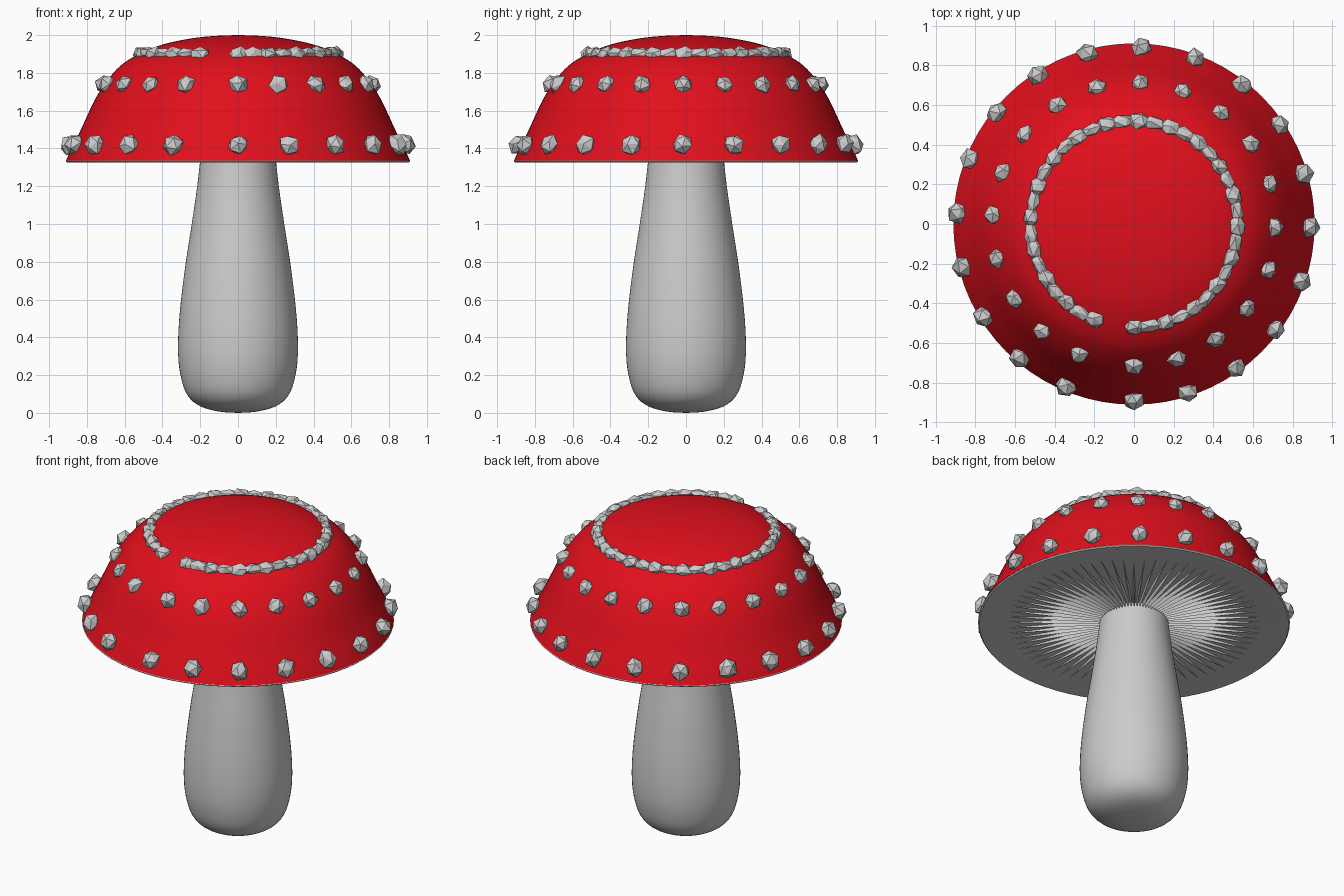
import bpy, bmesh, math, random
from mathutils import Vector, Matrix

if "Cube" in bpy.data.objects:
    bpy.data.objects.remove(bpy.data.objects["Cube"])

random.seed(7)


def finish(bm, name, mat=None, smooth=True):
    bmesh.ops.recalc_face_normals(bm, faces=bm.faces)
    me = bpy.data.meshes.new(name)
    for f in bm.faces:
        f.smooth = smooth
    bm.to_mesh(me)
    bm.free()
    ob = bpy.data.objects.new(name, me)
    bpy.context.collection.objects.link(ob)
    if mat:
        me.materials.append(mat)
    if smooth:
        bpy.ops.object.select_all(action='DESELECT')
        ob.select_set(True)
        bpy.context.view_layer.objects.active = ob
        bpy.ops.object.shade_smooth_by_angle(angle=math.radians(35))
    return ob


def spline(pts, n=4):
    """Catmull-Rom curve through (radius, height) points."""
    p = [Vector(q) for q in pts]
    p = [p[0]] + p + [p[-1]]
    out = []
    for i in range(1, len(p) - 2):
        a, b, c, d = p[i - 1:i + 3]
        for k in range(n):
            t = k / n
            out.append(0.5 * (2 * b + (c - a) * t + (2 * a - 5 * b + 4 * c - d) * t * t
                              + (3 * b - a - 3 * c + d) * t ** 3))
    return out + [p[-1]]


def lathe(name, pts, mat=None, steps=72):
    bm = bmesh.new()
    vs = [bm.verts.new((max(r, 0), 0, z)) for r, z in pts]
    es = [bm.edges.new(e) for e in zip(vs, vs[1:])]
    bmesh.ops.spin(bm, geom=vs + es, axis=(0, 0, 1), cent=(0, 0, 0),
                   angle=math.tau, steps=steps)
    bmesh.ops.remove_doubles(bm, verts=bm.verts, dist=1e-4)
    return finish(bm, name, mat)


def add_lump(bm, ang, r, z, tilt, size):
    """Irregular faceted wart; size = tangential, outward, slope-wise half sizes."""
    tmp = bmesh.new()
    bmesh.ops.create_icosphere(tmp, subdivisions=1, radius=1,
                               matrix=Matrix.Rotation(random.random() * 6, 4, 'Z')
                               @ Matrix.Rotation(random.random() * 6, 4, 'X'))
    m = (Matrix.Rotation(ang + math.pi / 2, 4, 'Z') @ Matrix.Translation((0, -r, z))
         @ Matrix.Rotation(-tilt, 4, 'X') @ Matrix.Diagonal((*size, 1)))
    pts = [m @ (v.co * random.uniform(0.95, 1.2)) for v in tmp.verts]
    tmp.free()
    vs = [bm.verts.new(p) for p in pts]
    bmesh.ops.convex_hull(bm, input=vs)


red = bpy.data.materials.new("cap_red")
red.diffuse_color = (0.75, 0.005, 0.012, 1)
red.use_nodes = True
red.node_tree.nodes["Principled BSDF"].inputs["Base Color"].default_value = red.diffuse_color

# Stem
lathe("stem", spline([(0, 0), (.1, .007), (.2, .035), (.265, .09), (.3, .18), (.317, .31),
                      (.311, .5), (.283, .75), (.245, 1.0), (.216, 1.2), (.198, 1.36)]))

# Red cap dome
lathe("cap", spline([(.91, 1.337), (.872, 1.42), (.832, 1.5), (.762, 1.65), (.70, 1.75),
                     (.62, 1.84), (.52, 1.902), (.40, 1.95), (.25, 1.982), (.12, 1.996),
                     (0, 2.0)]), red)

# Underside with thin rim
lathe("cap_underside", [(.908, 1.338), (.912, 1.333), (.905, 1.326), (.85, 1.328),
                        (.75, 1.335), (.45, 1.348), (.15, 1.358)])

# Gills: thin radial blades tapering outward
bm = bmesh.new()
N = 72
for i in range(N):
    rot = Matrix.Rotation(math.tau * i / N, 4, 'Z')
    ring = [[bm.verts.new(rot @ Vector(c)) for c in
             ((r, -w, 1.37), (r, 0, zb), (r, w, 1.37))]
            for r, w, zb in ((.17, .007, 1.325), (.45, .013, 1.327), (.76, .005, 1.335))]
    for a, b in zip(ring, ring[1:]):
        for j in range(3):
            k = (j + 1) % 3
            bm.faces.new((a[j], a[k], b[k], b[j]))
    bm.faces.new(ring[0])
    bm.faces.new(ring[-1])
finish(bm, "gills", smooth=False)

# Wart rings: 20 lumps each, leaving a wider gap where the ring ends
STEP = math.radians(17.75)
START = -math.pi / 2
for name, r, z, tilt, size in (
        ("lower_warts", .89, 1.42, .45, (.052, .048, .055)),
        ("middle_warts", .71, 1.737, .75, (.048, .046, .05)),
        ("upper_warts", .52, 1.9, 1.05, (.055, .038, .043))):
    bm = bmesh.new()
    for i in range(20):
        add_lump(bm, START + i * STEP, r, z, tilt, size)
        if name == "upper_warts" and i < 19:  # bridging pieces fuse the top ring
            add_lump(bm, START + (i + .5) * STEP, r, z, tilt, (.065, .034, .034))
    finish(bm, name, smooth=False)
